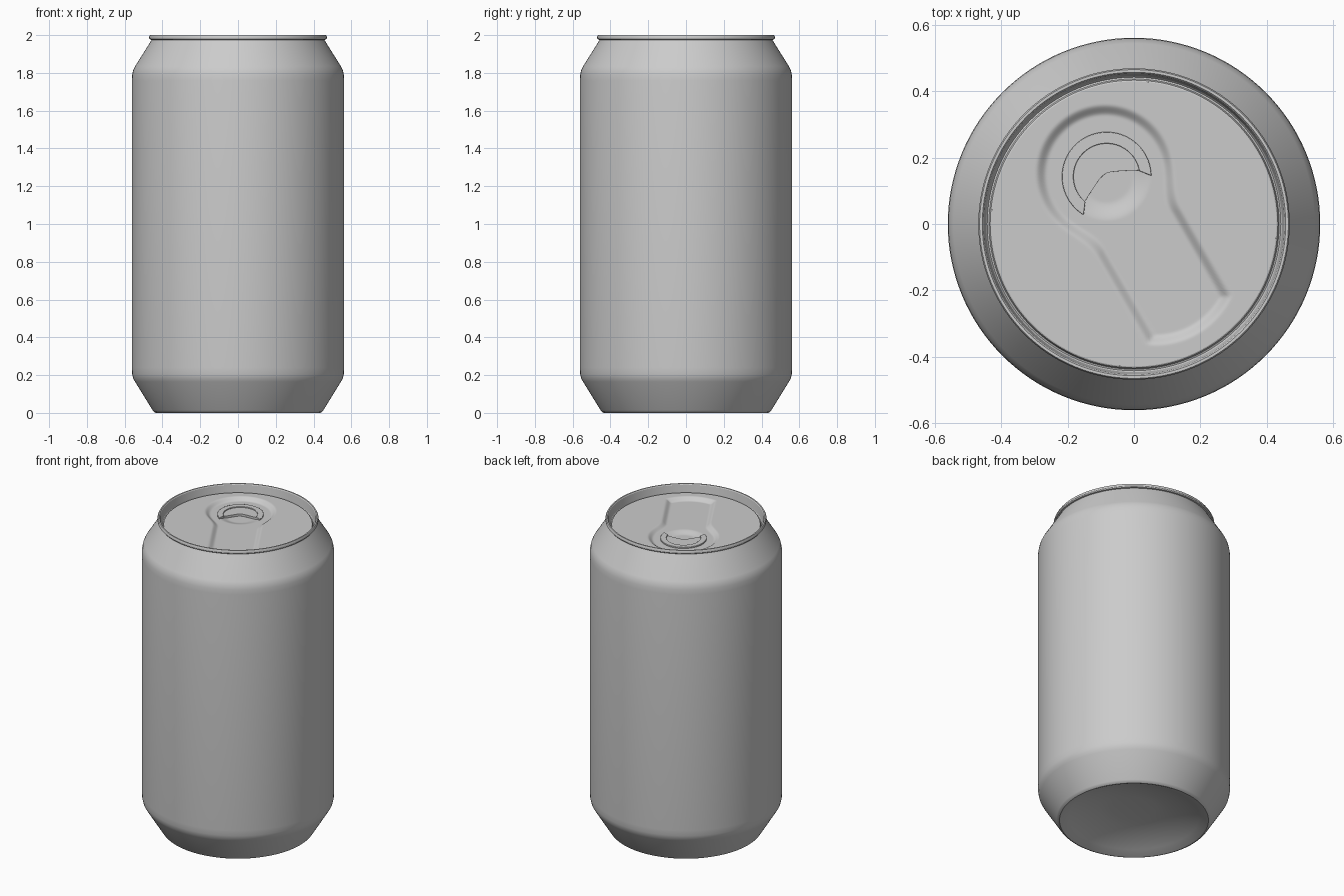
import bpy, bmesh, math

cube = bpy.data.objects.get("Cube")
if cube:
    bpy.data.objects.remove(cube, do_unlink=True)

metal = bpy.data.materials.new("grey metal")
metal.use_nodes = True
GREY = (0.6, 0.6, 0.6, 1)
metal.diffuse_color = GREY
metal.node_tree.nodes["Principled BSDF"].inputs["Base Color"].default_value = GREY

LID_R, LID_Z, RECESS = 0.43, 1.955, 0.02
TAB_U = -0.165                      # finger tab centre along the opening axis


def finish(bm, name, angle=30):
    bmesh.ops.remove_doubles(bm, verts=bm.verts, dist=1e-5)
    bmesh.ops.recalc_face_normals(bm, faces=bm.faces)
    mesh = bpy.data.meshes.new(name)
    bm.to_mesh(mesh)
    bm.free()
    mesh.materials.append(metal)
    ob = bpy.data.objects.new(name, mesh)
    bpy.context.collection.objects.link(ob)
    bpy.ops.object.select_all(action='DESELECT')
    ob.select_set(True)
    bpy.context.view_layer.objects.active = ob
    bpy.ops.object.shade_smooth_by_angle(angle=math.radians(angle))
    return ob


def lathe(name, profile, steps=128):
    bm = bmesh.new()
    verts = [bm.verts.new((r, 0, z)) for r, z in profile]
    edges = [bm.edges.new(pair) for pair in zip(verts, verts[1:])]
    bmesh.ops.spin(bm, geom=verts + edges, cent=(0, 0, 0), axis=(0, 0, 1),
                   angle=math.tau, steps=steps, use_duplicate=False)
    return finish(bm, name)


def smooth(t):
    t = min(max(t, 0), 1)
    return t * t * (3 - 2 * t)


def to_xy(u, v):
    """Opening axis coordinates to model x and y."""
    c, s = math.cos(math.radians(30)), 0.5
    return s * u + c * v, -c * u + s * v


def lid_height(u, v):
    # round end and straight mouth, blended into one keyhole recess
    ring = math.hypot(u - TAB_U + 0.01, v) - 0.21
    mouth = max(abs(v) - 0.148, math.hypot(u - 0.13, v) - 0.255)
    k = 0.05
    h = max(k - abs(ring - mouth), 0) / k
    d = min(ring, mouth) - h * h * k / 4
    z = LID_Z - RECESS * smooth(-d / 0.035)
    # finger scoop
    scoop = 0.135 - math.hypot(u - TAB_U, v)
    return z - 0.014 * smooth(scoop / 0.06)


# Can wall: domed base, chamfers, straight side, neck, rolled rim, lid groove
lathe("can_body", [
    (0, 0.08), (0.13, 0.08), (0.2, 0.072), (0.3, 0.05), (0.38, 0.022),
    (0.425, 0.002), (0.435, 0), (0.445, 0.005), (0.452, 0.014),
    (0.545, 0.165), (0.555, 0.183), (0.56, 0.205), (0.562, 0.24),
    (0.562, 1.76), (0.56, 1.79), (0.555, 1.815), (0.545, 1.835),
    (0.465, 1.962), (0.458, 1.975), (0.466, 1.977), (0.47, 1.983),
    (0.47, 1.993), (0.466, 2), (0.458, 2), (0.454, 1.995),
    (0.447, 1.945), (0.443, 1.94), (0.438, 1.942), (0.434, 1.953),
    (LID_R, LID_Z)])

# Lid panel with pressed recess
bm = bmesh.new()
RINGS, SEGS = 84, 256
rows = []
for i in range(1, RINGS + 1):
    row = []
    for j in range(SEGS):
        r, a = LID_R * i / RINGS, math.tau * j / SEGS
        u, v = r * math.cos(a), r * math.sin(a)
        row.append(bm.verts.new((*to_xy(u, v), lid_height(u, v))))
    rows.append(row)
centre = bm.verts.new((0, 0, lid_height(0, 0)))
for j in range(SEGS):
    n = (j + 1) % SEGS
    bm.faces.new((centre, rows[0][j], rows[0][n]))
    for a, b in zip(rows, rows[1:]):
        bm.faces.new((a[j], b[j], b[n], a[n]))
finish(bm, "lid_panel", 60)


def plate(name, outer, inner, top, base):
    """Solid strip between two equally long outlines."""
    bm = bmesh.new()
    rails = [[bm.verts.new((*to_xy(u + TAB_U, v), z)) for u, v in line]
             for line, z in ((outer, top), (inner, top), (inner, base), (outer, base))]
    for k in range(4):
        a, b = rails[k], rails[(k + 1) % 4]
        for i in range(len(a) - 1):
            bm.faces.new((a[i], a[i + 1], b[i + 1], b[i]))
    for i in (0, -1):
        bm.faces.new([rail[i] for rail in rails])
    ob = finish(bm, name)
    bevel = ob.modifiers.new("soft edge", 'BEVEL')
    bevel.width, bevel.segments = 0.002, 2
    bevel.limit_method = 'ANGLE'


def arc(radius, half_angle, count=48):
    angles = [math.radians(half_angle * (2 * i / count - 1)) for i in range(count + 1)]
    return [(-radius * math.cos(a), radius * math.sin(a)) for a in angles]


# Finger tab: raised crescent rim and a lower web with a bent front edge
FLOOR = LID_Z - RECESS
inner_arc = arc(0.1, 110)
v_end = inner_arc[-1][1]
bend = []
for i in range(len(inner_arc)):
    v = v_end * (2 * i / (len(inner_arc) - 1) - 1)
    bend.append((-0.02 + 0.54 * math.hypot(v, 0.02), v))
plate("tab_rim", arc(0.135, 119), inner_arc, FLOOR + 0.008, FLOOR - 0.012)
plate("tab_web", inner_arc, bend, FLOOR + 0.002, FLOOR - 0.012)
